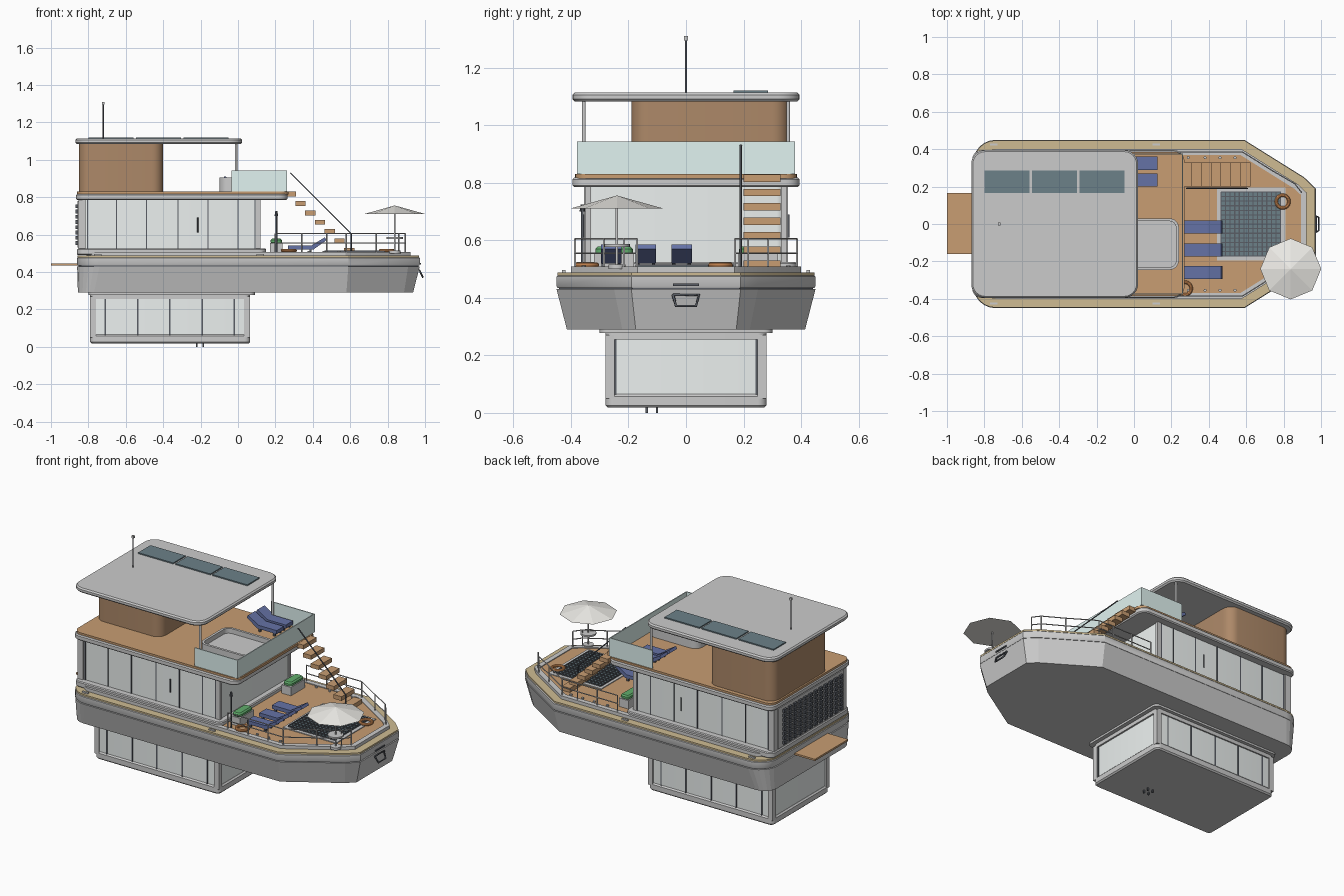
import bpy, bmesh, math
from mathutils import Vector

if "Cube" in bpy.data.objects:
    bpy.data.objects.remove(bpy.data.objects["Cube"])

def mat(name, *c):
    m = bpy.data.materials.new(name)
    m.diffuse_color = c if len(c) == 4 else (*c, 1)
    m.use_nodes = True
    m.node_tree.nodes["Principled BSDF"].inputs["Base Color"].default_value = m.diffuse_color
    return m

WOOD = mat("teak", .58, .34, .17)
TAN = mat("tan", .62, .50, .29)
BROWN = mat("brown", .42, .25, .14)
HULL = mat("hull_grey", .55, .56, .57)
PANE = mat("pane", .84, .88, .87)
GLASS = mat("clear_glass", .75, .9, .88, .5)
DARK = mat("dark", .1, .11, .13)
SOLAR = mat("solar", .15, .22, .25)
NAVY = mat("navy", .13, .17, .38)
GREEN = mat("green", .12, .42, .15)
ORANGE = mat("orange", .85, .35, .12)
CREAM = mat("cream", .85, .84, .8)

def finish(name, bm, m=None):
    bmesh.ops.recalc_face_normals(bm, faces=bm.faces)
    me = bpy.data.meshes.new(name)
    bm.to_mesh(me)
    bm.free()
    if m:
        me.materials.append(m)
    o = bpy.data.objects.new(name, me)
    bpy.context.collection.objects.link(o)
    return o

def loft(name, rings, m=None, closed=False):
    bm = bmesh.new()
    vs = [[bm.verts.new(p) for p in r] for r in rings]
    n = len(rings[0])
    for a, b in zip(vs, vs[1:] + (vs[:1] if closed else [])):
        for i in range(n):
            bm.faces.new((a[i], a[(i + 1) % n], b[(i + 1) % n], b[i]))
    if not closed:
        bm.faces.new(vs[0])
        bm.faces.new(vs[-1])
    return finish(name, bm, m)

def rrect(x0, x1, y0, y1, r, n=6):
    pts = []
    for cx, cy, a in ((x1-r, y1-r, 0), (x0+r, y1-r, 90), (x0+r, y0+r, 180), (x1-r, y0+r, 270)):
        for i in range(n + 1):
            t = math.radians(a + 90 * i / n)
            pts.append((cx + r * math.cos(t), cy + r * math.sin(t)))
    return pts

def at(pts, z):
    return [(x, y, z) for x, y in pts]

def slab(name, x0, x1, y0, y1, z0, z1, r=.03, m=None, e=0):
    """Rounded plan slab, with optional softened rim e."""
    if e:
        small = rrect(x0+e, x1-e, y0+e, y1-e, max(r-e, .002))
        big = rrect(x0, x1, y0, y1, r)
        rings = [at(small, z0), at(big, z0+e), at(big, z1-e), at(small, z1)]
    else:
        p = rrect(x0, x1, y0, y1, r)
        rings = [at(p, z0), at(p, z1)]
    return loft(name, rings, m)

def boxes(name, items, m=None):
    bm = bmesh.new()
    for x0, x1, y0, y1, z0, z1 in items:
        g = bmesh.ops.create_cube(bm, size=1)["verts"]
        for v in g:
            v.co = Vector(((x0+x1)/2 + v.co.x*(x1-x0), (y0+y1)/2 + v.co.y*(y1-y0), (z0+z1)/2 + v.co.z*(z1-z0)))
    return finish(name, bm, m)

def tubes(name, paths, r, m=None):
    cu = bpy.data.curves.new(name, 'CURVE')
    cu.dimensions = '3D'
    cu.bevel_depth, cu.bevel_resolution, cu.use_fill_caps = r, 1, True
    for p in paths:
        s = cu.splines.new('POLY')
        s.points.add(len(p) - 1)
        for q, c in zip(s.points, p):
            q.co = (*c, 1)
    if m:
        cu.materials.append(m)
    o = bpy.data.objects.new(name, cu)
    bpy.context.collection.objects.link(o)

def cone(name, x, y, z0, z1, r0, r1, n=16, m=None):
    bm = bmesh.new()
    bmesh.ops.create_cone(bm, cap_ends=True, segments=n, radius1=r0, radius2=r1, depth=z1-z0)
    bmesh.ops.translate(bm, verts=bm.verts, vec=(x, y, (z0+z1)/2))
    return finish(name, bm, m)

# Hull plan: rounded stern, faceted bow
half = [(-.74 + .12*math.cos(math.radians(a)), -.33 + .12*math.sin(math.radians(a))) for a in range(180, 271, 15)]
half += [(.59, -.45), (.91, -.25), (.972, -.19)]
PLAN = half + [(x, -y) for x, y in reversed(half)]

def inset(d, shift=0):
    out, n = [], len(PLAN)
    for i in range(n):
        p, q, s = (Vector(PLAN[(i+k) % n]) for k in (-1, 0, 1))
        a, b = (q-p).normalized(), (s-q).normalized()
        na, nb = Vector((-a.y, a.x)), Vector((-b.y, b.x))
        v = q + (na+nb) * d / (1 + na.dot(nb))
        out.append((v.x - (shift if v.x < 0 else 0), v.y))
    return out

loft("hull", [at(inset(.036, .032), .29), at(inset(0), .43)], HULL)
loft("hull_groove", [at(inset(.008), .425), at(inset(.008), .44)], DARK)
loft("hull_band", [at(inset(.003), .434), at(inset(0), .44), at(inset(0), .474), at(inset(.008), .482)])

def rim(name, d0, d1, z0, z1, m=None):
    loft(name, [at(inset(d0), z0), at(inset(d0), z1), at(inset(d1), z1), at(inset(d1), z0)], m, True)

rim("side_walkway", .003, .055, .478, .488, TAN)
rim("coaming", .05, .08, .48, .508)
loft("main_deck", [at(inset(.078), .48), at(inset(.078), .503)], WOOD)
boxes("swim_platform", [(-1, -.85, -.16, .165, .435, .446)], WOOD)

# Underwater room
slab("lower_floor", -.79, .065, -.28, .28, .018, .065, .03, None, .008)
slab("lower_glazing", -.78, .055, -.272, .272, .06, .265, .02, PANE)
slab("lower_top_trim", -.79, .065, -.28, .28, .255, .28, .03)
slab("lower_flange", -.8, .09, -.3, .3, .278, .295, .03)
boxes("lower_columns", [(x, x+.032, y, y+.032, .05, .27) for x in (-.79, .033) for y in (-.28, .248)])
boxes("lower_mullions", [(x-.004, x+.004, -.275, .275, .062, .26) for x in (-.71, -.535, -.365, -.19, -.02)]
      + [(.05, .058, y-.003, y+.003, .062, .26) for y in (-.245, .245)], DARK)
boxes("drain_pins", [(x, x+.008, y, y+.008, 0, .025) for x in (-.225, -.19) for y in (-.14, -.105)], DARK)

# Main cabin
slab("cabin_sill", -.86, .15, -.385, .385, .49, .525, .04, None, .005)
slab("cabin_glazing", -.84, .115, -.345, .345, .52, .79, .03, PANE)
boxes("cabin_columns", [(-.852, -.815, y, y+.035, .52, .79) for y in (-.355, .32)]
      + [(.095, .12, y, y+.02, .52, .79) for y in (-.35, .33)])
boxes("cabin_mullions", [(x-.003, x+.003, -.348, .348, .525, .785) for x in (-.805, -.65, -.49, -.32, -.16, 0, .09)], DARK)
tubes("door_handles", [[(-.215, y, .61), (-.215, y, .69)] for y in (-.356, .356)], .004, DARK)
boxes("stern_panel", [(-.858, -.83, -.32, .32, .53, .78)], HULL)
boxes("stern_grille", [(-.87, -.85, -.3 + .05*i, -.3 + .05*i + .028, .545 + .028*k, .565 + .028*k)
                       for i in range(12) for k in range(8)], DARK)

# Upper deck, brown cabin and roof
slab("upper_deck_edge", -.865, .265, -.395, .395, .785, .818, .05, None, .006)
slab("upper_deck_floor", -.86, .27, -.385, .385, .815, .83, .05, WOOD)
slab("upper_cabin", -.85, -.4, -.19, .36, .828, 1.09, .06, BROWN)
slab("roof", -.87, .022, -.395, .395, 1.083, 1.113, .075, None, .008)
boxes("solar_panels", [(x, x+.24, .165, .285, 1.11, 1.12) for x in (-.8, -.545, -.292)], SOLAR)
tubes("antenna", [[(-.72, 0, 1.11), (-.72, 0, 1.3)]], .004, DARK)
boxes("antenna_tip", [(-.727, -.713, -.007, .007, 1.295, 1.31)])
tubes("roof_posts", [[(-.01, y, .82), (-.01, y, 1.09)] for y in (-.355, .355)], .007)
boxes("glass_balustrade", [(-.035, .262, -.378, -.372, .83, .943), (-.035, .262, .372, .378, .83, .943),
                           (.256, .262, -.372, .372, .83, .943)], GLASS)

# Hot tub
def tub(d):
    return rrect(-.1+d, .24-d, -.245+d, .03-d, .05-d)
loft("hot_tub", [at(tub(0), .83), at(tub(0), .905), at(tub(.015), .905), at(tub(.015), .875)])

# Sun loungers
def lounger(name, foot, s, y, z):
    prof = [(0, .018), (.12, .018), (.135, .018), (.205, .068), (.196, .083), (.125, .04), (0, .04)]
    loft(name, [[(foot + s*a, y+w, z+b) for a, b in prof] for w in (-.035, .035)], NAVY)
    boxes(name + "_legs", [(foot+s*a-.006, foot+s*a+.006, y+w-.006, y+w+.006, z, z+.025)
                           for a in (.02, .12) for w in (-.027, .027)], DARK)

for i, y in enumerate((-.015, -.14, -.26)):
    lounger(f"deck_lounger_{i+1}", .268, 1, y, .502)
for i, y in enumerate((.325, .235)):
    lounger(f"upper_lounger_{i+1}", .125, -1, y, .83)

# Stairs
boxes("stair_treads", [(.255+.052*i, .31+.052*i, .2, .328, .803-.05*i, .829-.05*i) for i in range(7)], WOOD)
tubes("stair_handrail", [[(.28, .19, .93), (.605, .19, .605), (.605, .19, .5)]], .004, DARK)

# Foredeck grating
boxes("grating_frame", [(.445, .81, -.195, .195, .5, .508)])
boxes("grating_panel", [(.465, .787, -.172, .172, .5, .511)], SOLAR)
boxes("grating_bars", [(.465+.0245*i-.003, .465+.0245*i+.003, -.172, .172, .505, .515) for i in range(14)]
      + [(.465, .787, -.172+.0245*i-.003, -.172+.0245*i+.003, .505, .515) for i in range(15)], DARK)

# Bow railings, mirrored
for side, s in (("right", 1), ("left", -1)):
    plan = [(.2, .385), (.34, .385), (.475, .385), (.58, .385), (.74, .285), (.86, .215), (.895, .17)]
    tubes(side + "_rails", [[(x, s*y, z) for x, y in plan] for z in (.555, .605)], .003)
    tubes(side + "_rail_posts", [[(x, s*y, .49), (x, s*y, .605)] for x, y in plan], .004)
    boxes(side + "_planter", [(.172, .237, s*.25-.07, s*.25+.07, .5, .555)])
    slab(side + "_planting", .175, .234, s*.25-.065, s*.25+.065, .55, .578, .02, GREEN, .008)
    boxes(side + "_cleats", [(x-.02, x+.02, s*.425-.006, s*.425+.006, .485, .496) for x in (-.75, .12)])
    for i, x in enumerate((.29, .38, .46, .54)):
        cone(f"{side}_deck_light_{i+1}", x, s*.355, .5, .512, .008, .008, 10)

# Lamp post
tubes("lamp_post", [[(.205, -.36, .5), (.205, -.36, .71)]], .005, DARK)
cone("lamp_head", .205, -.36, .7, .725, .01, .006, 10, DARK)

# Parasol and table
cone("parasol", .838, -.24, .71, .755, .163, .002, 8, CREAM)
tubes("parasol_pole", [[(.838, -.24, .5), (.838, -.24, .75)]], .005)
cone("table", .838, -.24, .577, .587, .045, .045, 20)
cone("parasol_base", .838, -.24, .5, .515, .03, .03, 16)

# Life rings
for i, (x, y) in enumerate(((.795, .12), (.272, -.345))):
    bpy.ops.mesh.primitive_torus_add(location=(x, y, .514), major_radius=.034, minor_radius=.009,
                                     major_segments=28, minor_segments=10)
    o = bpy.context.object
    o.name = f"life_ring_{i+1}"
    o.data.materials.append(ORANGE)

# Anchor and fairlead
tubes("anchor", [[(.97, -.045, .41), (.97, .045, .41), (.988, .035, .372), (.988, -.035, .372), (.97, -.045, .41)]], .005, DARK)
boxes("fairlead", [(.965, .978, -.045, .045, .441, .449)], DARK)

# Smooth the rounded parts, keep edges crisp
bpy.ops.object.select_all(action='DESELECT')
for o in bpy.data.objects:
    if o.type == 'MESH' and o.name not in ("parasol", "hull"):
        o.select_set(True)
        bpy.context.view_layer.objects.active = o
bpy.ops.object.shade_smooth_by_angle(angle=math.radians(30))
